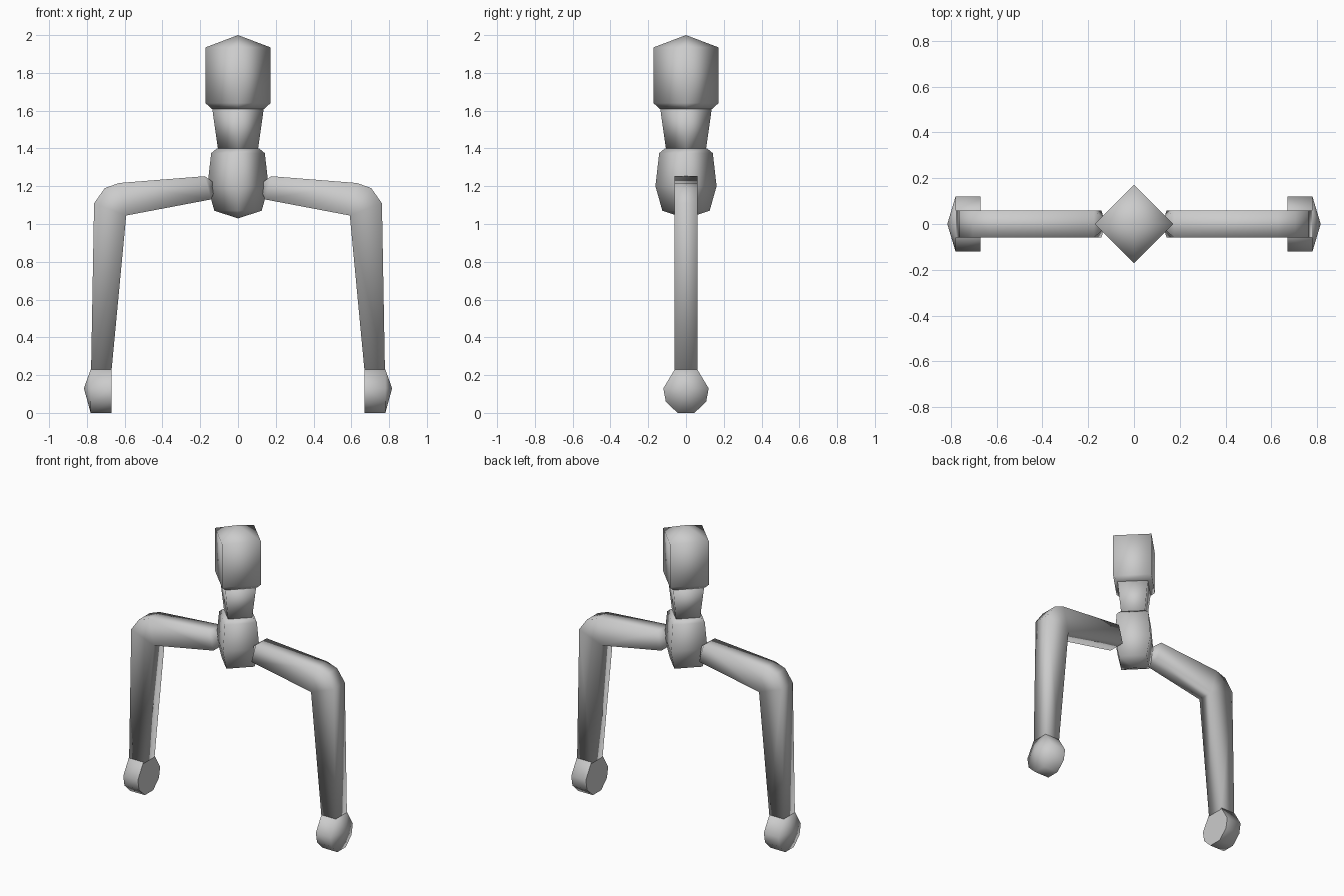
import bpy, bmesh, math

if "Cube" in bpy.data.objects:
    bpy.data.objects.remove(bpy.data.objects["Cube"])


def finish(name, bm, angle):
    bmesh.ops.remove_doubles(bm, verts=bm.verts, dist=0.0005)
    bmesh.ops.recalc_face_normals(bm, faces=bm.faces)
    mesh = bpy.data.meshes.new(name)
    bm.to_mesh(mesh)
    bm.free()
    ob = bpy.data.objects.new(name, mesh)
    bpy.context.collection.objects.link(ob)
    bpy.ops.object.select_all(action='DESELECT')
    ob.select_set(True)
    bpy.context.view_layer.objects.active = ob
    bpy.ops.object.shade_smooth_by_angle(angle=math.radians(angle))
    return ob


def skin(bm, rings, cap_start=True, cap_end=True):
    """Join equal-length rings of points with quads."""
    loops = [[bm.verts.new(p) for p in ring] for ring in rings]
    n = len(loops[0])
    for a, b in zip(loops, loops[1:]):
        for i in range(n):
            j = (i + 1) % n
            bm.faces.new((a[i], a[j], b[j], b[i]))
    if cap_start:
        bm.faces.new(loops[0])
    if cap_end:
        bm.faces.new(loops[-1])
    return loops


def fan(bm, loop, apex):
    tip = bm.verts.new(apex)
    for a, b in zip(loop, loop[1:] + loop[:1]):
        bm.faces.new((a, b, tip))


def diamond_part(name, profile, top=None, bottom=None):
    """Four-sided column from (radius, z) pairs, with optional pointed ends."""
    bm = bmesh.new()
    rings = [[(r, 0, z), (0, r, z), (-r, 0, z), (0, -r, z)] for r, z in profile]
    loops = skin(bm, rings, bottom is None, top is None)
    if top is not None:
        fan(bm, loops[-1], (0, 0, top))
    if bottom is not None:
        fan(bm, loops[0], (0, 0, bottom))
    return finish(name, bm, 120)


# Central column: torso, neck, head
diamond_part("torso", [(.125, 1.07), (.162, 1.2), (.142, 1.375), (.112, 1.4)], bottom=1.03)
diamond_part("neck", [(.105, 1.39), (.137, 1.615)])
diamond_part("head", [(.14, 1.61), (.172, 1.64), (.172, 1.935)], top=2.0)

# Arm stations: outer x, z, inner x, z, half depth
ARM = [
    (.130, 1.22, .130, 1.16, .02),
    (.175, 1.253, .143, 1.13, .06),
    (.630, 1.217, .592, 1.045, .06),
    (.705, 1.19, .592, 1.045, .06),
    (.762, 1.11, .592, 1.045, .06),
    (.778, .22, .670, .22, .06),
]
# Hand outline: y, z
HAND = [(-.06, .23), (-.12, .13), (-.107, .06), (-.045, 0),
        (.045, 0), (.107, .06), (.12, .13), (.06, .23)]

for side, s in (("left", -1), ("right", 1)):
    bm = bmesh.new()
    skin(bm, [[(s * ox, -d, oz), (s * ox, d, oz), (s * ix, d, iz), (s * ix, -d, iz)]
              for ox, oz, ix, iz, d in ARM])
    finish(side + "_arm", bm, 120)

    # Flat inner face, shallow pointed outer face
    bm = bmesh.new()
    loops = skin(bm, [[(s * x, y, z) for y, z in HAND] for x in (.67, .78)], cap_end=False)
    fan(bm, loops[-1], (s * .816, 0, .13))
    finish(side + "_hand", bm, 80)
